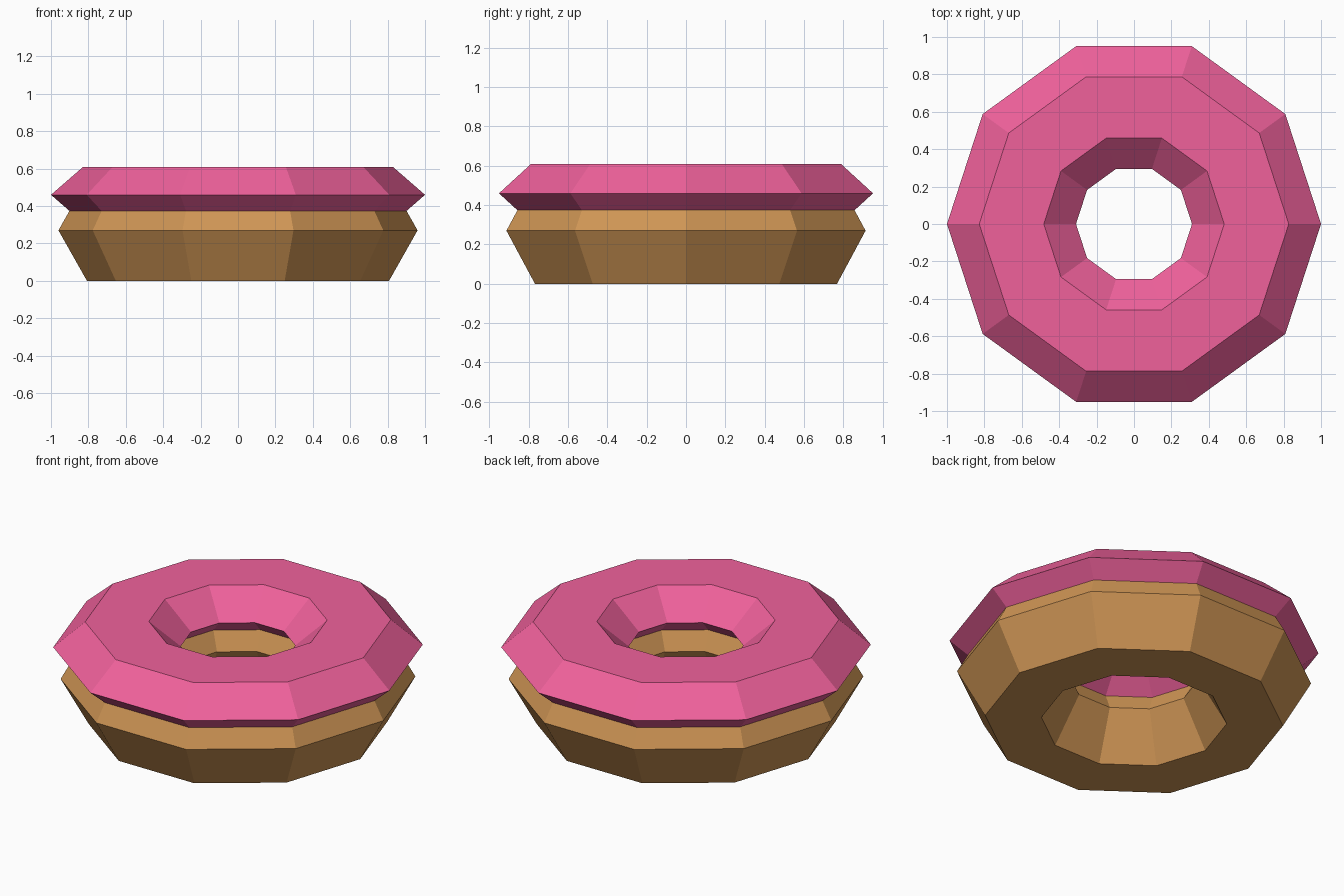
import bpy, bmesh
from math import cos, sin, pi

if "Cube" in bpy.data.objects:
    bpy.data.objects.remove(bpy.data.objects["Cube"])

SEGMENTS = 10   # sides around the ring
SIDES = 6       # sides of the cross-section
RING_RADIUS = 0.655


def squashed_ring(name, half_width, half_height, z, colour):
    """Low-poly ring with a flattened hexagonal cross-section."""
    bm = bmesh.new()
    rings = []
    for i in range(SEGMENTS):
        a = 2 * pi * i / SEGMENTS
        ring = []
        for j in range(SIDES):
            b = 2 * pi * j / SIDES
            r = RING_RADIUS + half_width * cos(b)
            h = z + half_height * sin(b) / sin(pi / 3)
            ring.append(bm.verts.new((r * cos(a), r * sin(a), h)))
        rings.append(ring)
    for i in range(SEGMENTS):
        p, q = rings[i], rings[(i + 1) % SEGMENTS]
        for j in range(SIDES):
            k = (j + 1) % SIDES
            bm.faces.new((p[j], q[j], q[k], p[k]))
    bmesh.ops.recalc_face_normals(bm, faces=bm.faces)
    mesh = bpy.data.meshes.new(name)
    bm.to_mesh(mesh)
    bm.free()
    mat = bpy.data.materials.new(name + "_colour")
    mat.diffuse_color = colour
    mat.use_nodes = True
    mat.node_tree.nodes["Principled BSDF"].inputs["Base Color"].default_value = mat.diffuse_color
    mesh.materials.append(mat)
    obj = bpy.data.objects.new(name, mesh)
    bpy.context.collection.objects.link(obj)
    return obj


# Dough base
squashed_ring("dough", 0.305, 0.27, 0.27, (0.62, 0.30, 0.09, 1))
# Icing, slightly wider and flatter, sunk into the dough
squashed_ring("icing", 0.345, 0.15, 0.46, (0.87, 0.12, 0.33, 1))
